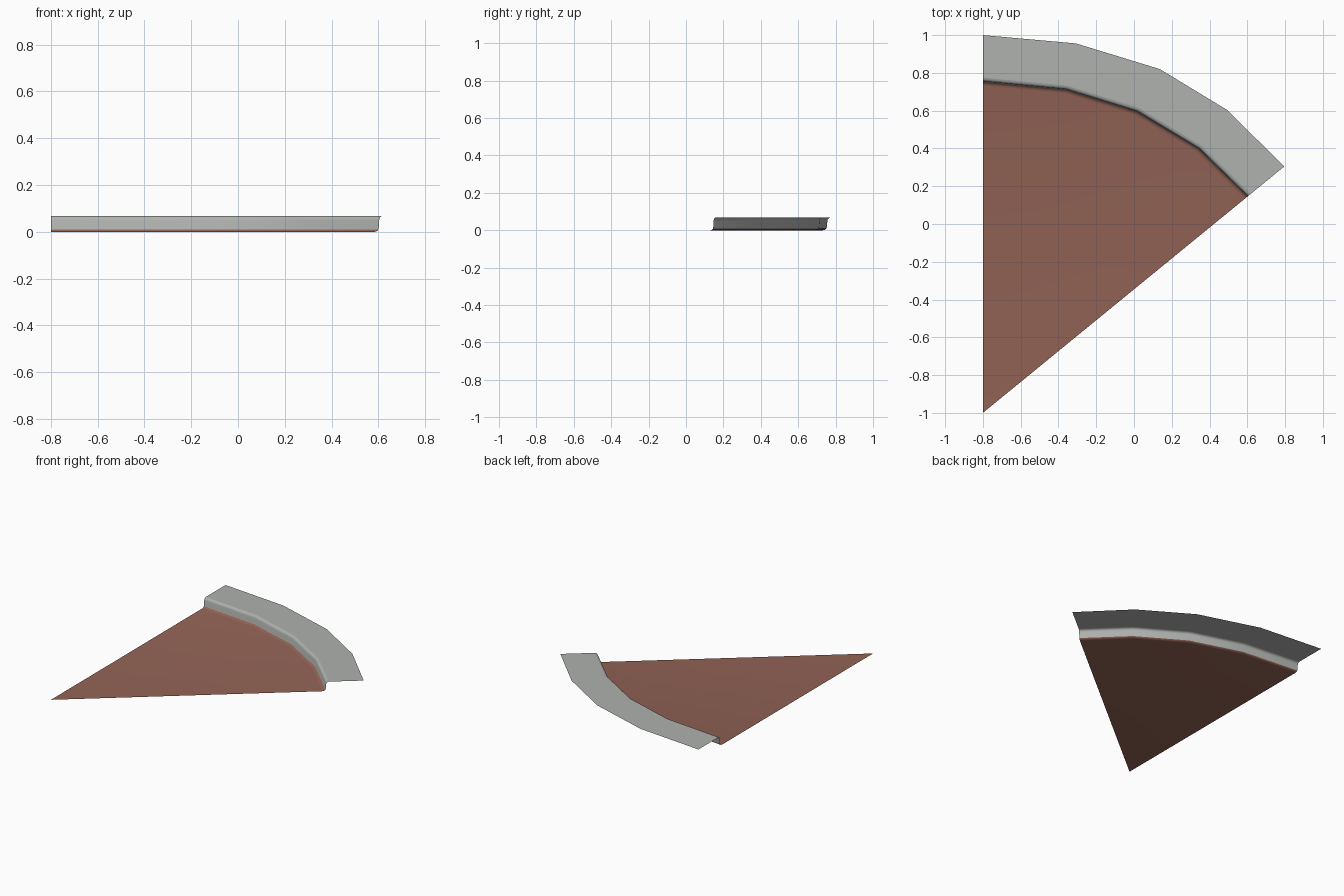
import bpy
import math
from mathutils import Vector

if "Cube" in bpy.data.objects:
    bpy.data.objects.remove(bpy.data.objects["Cube"], do_unlink=True)


def make_material(name, rgb):
    mat = bpy.data.materials.new(name)
    mat.use_nodes = True
    mat.diffuse_color = (*rgb, 1)
    mat.node_tree.nodes["Principled BSDF"].inputs["Base Color"].default_value = (*rgb, 1)
    return mat


brown = make_material("brown ground", (0.29, 0.125, 0.092))
grey = make_material("grey pavement", (0.43, 0.445, 0.43))

# Plan of the bend: foot of the kerb and outer rim, left edge to right edge
apex = Vector((-0.8, -1, 0))
kerb_line = [(-0.8, 0.755), (-0.36, 0.713), (0.016, 0.597), (0.344, 0.40), (0.603, 0.147)]
rim_line = [(-0.8, 1.0), (-0.307, 0.956), (0.137, 0.82), (0.496, 0.602), (0.795, 0.304)]

# Kerb section: (distance outward, height)
ground_lip = [(-0.024, 0), (-0.014, 0.002), (-0.007, 0.006), (-0.004, 0.010)]
kerb_face = [(-0.004, 0.010), (-0.002, 0.018), (0.001, 0.050), (0.004, 0.060),
             (0.010, 0.066), (0.020, 0.068)]
pavement = [(0.020, 0.068), (0.245, 0.068)]


def sweep(name, section, mat, tip=None):
    """Sweep a section along the bend; optionally fill inwards to a tip."""
    verts, faces = [], []
    n = len(section)
    for k, r in zip(kerb_line, rim_line):
        a, b = Vector((*k, 0)), Vector((*r, 0))
        for d, z in section:
            p = a + (b - a) * (d / 0.245)
            verts.append((p.x, p.y, z))
    for i in range(len(kerb_line) - 1):
        for j in range(n - 1):
            s = i * n + j
            faces.append((s, s + 1, s + n + 1, s + n))
    if tip is not None:
        verts.append(tip)
        t = len(verts) - 1
        faces += [(t, i * n, (i + 1) * n) for i in range(len(kerb_line) - 1)]
    # Upward-facing winding
    faces = [f[::-1] for f in faces]
    mesh = bpy.data.meshes.new(name)
    mesh.from_pydata(verts, [], faces)
    mesh.materials.append(mat)
    obj = bpy.data.objects.new(name, mesh)
    bpy.context.collection.objects.link(obj)
    bpy.ops.object.select_all(action="DESELECT")
    obj.select_set(True)
    bpy.context.view_layer.objects.active = obj
    bpy.ops.object.shade_smooth_by_angle(angle=math.radians(40))
    return obj


# Ground wedge, rounded kerb and raised pavement
sweep("ground_wedge", ground_lip, brown, apex)
sweep("kerb", kerb_face, grey)
sweep("pavement", pavement, grey)
